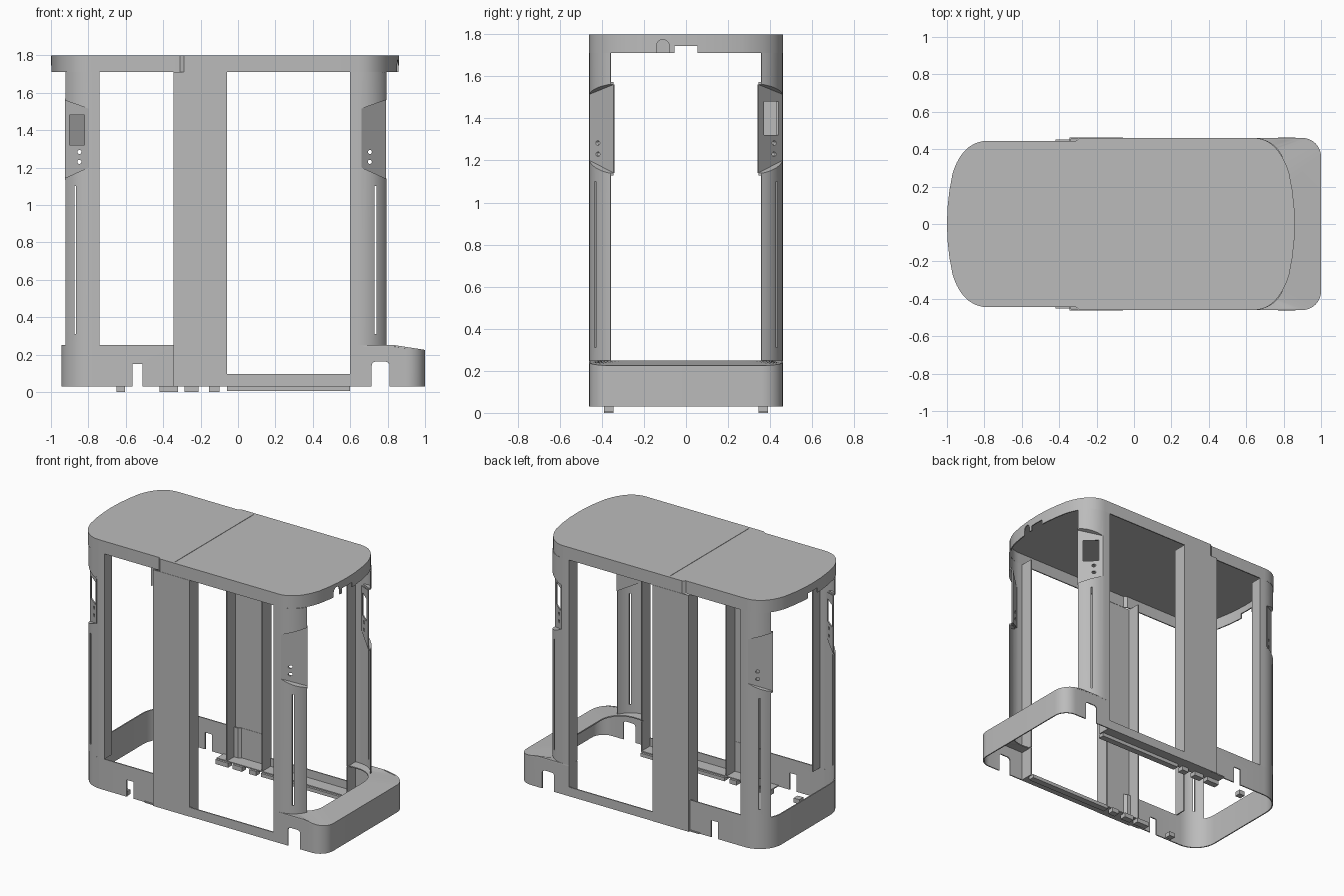
import bpy, bmesh
from math import sin, cos, radians

cube = bpy.data.objects.get("Cube")
if cube:
    bpy.data.objects.remove(cube, do_unlink=True)

grey = bpy.data.materials.new("light grey metal")
grey.use_nodes = True
grey.diffuse_color = (0.5, 0.5, 0.5, 1)
grey.node_tree.nodes["Principled BSDF"].inputs["Base Color"].default_value = (0.5, 0.5, 0.5, 1)

SHEET = 0.008
parts, cutters = [], []


def arc(cx, cy, r, a0, a1, n=10):
    angles = [radians(a0 + (a1 - a0) * i / n) for i in range(n + 1)]
    return [(cx + r * cos(a), cy + r * sin(a)) for a in angles]


def side(pts, s):
    """Front profile for s = -1, mirrored to the back for s = 1."""
    return list(pts) if s < 0 else [(x, -y) for x, y in reversed(pts)]


def level(z, x):
    return z(x) if callable(z) else z


def make(name, bm, store=parts):
    mesh = bpy.data.meshes.new(name)
    bm.to_mesh(mesh)
    bm.free()
    ob = bpy.data.objects.new(name, mesh)
    bpy.context.collection.objects.link(ob)
    mesh.materials.append(grey)
    store.append(ob)
    return ob


def solidify(ob, t=SHEET):
    m = ob.modifiers.new("thickness", "SOLIDIFY")
    m.thickness, m.offset = t, -1
    m.use_even_offset = True
    return ob


def wall(name, pts, z0, z1, closed=False, lid=False, t=SHEET):
    """Upright sheet along a counter-clockwise path, thickened inwards."""
    bm = bmesh.new()
    low = [bm.verts.new((x, y, level(z0, x))) for x, y in pts]
    top = [bm.verts.new((x, y, level(z1, x))) for x, y in pts]
    n = len(pts)
    for i in range(n if closed else n - 1):
        j = (i + 1) % n
        bm.faces.new((low[i], low[j], top[j], top[i]))
    if lid:
        bm.faces.new(top)
    return solidify(make(name, bm), t)


def prism(name, pts, z0, z1, store=parts):
    """Solid with the given plan outline; z may depend on x."""
    bm = bmesh.new()
    low = [bm.verts.new((x, y, level(z0, x))) for x, y in pts]
    top = [bm.verts.new((x, y, level(z1, x))) for x, y in pts]
    n = len(pts)
    for i in range(n):
        j = (i + 1) % n
        bm.faces.new((low[i], low[j], top[j], top[i]))
    bm.faces.new(top)
    bm.faces.new(low[::-1])
    bmesh.ops.recalc_face_normals(bm, faces=bm.faces)
    return make(name, bm, store)


def box(name, x0, x1, y0, y1, z0, z1, store=parts):
    return prism(name, [(x0, y0), (x1, y0), (x1, y1), (x0, y1)], z0, z1, store)


def cut(ob, cutter):
    cutter.hide_render = True
    m = ob.modifiers.new("cut", "BOOLEAN")
    m.operation, m.solver, m.object = "DIFFERENCE", "EXACT", cutter


def cut_box(ob, *size):
    cut(ob, box("cutter", *size, store=cutters))


def cut_profile(ob, profile, d0, d1, axis="y"):
    """Cut an upright outline through along y or x."""
    bm = bmesh.new()
    rings = []
    for d in (d0, d1):
        rings.append([bm.verts.new((u, d, z) if axis == "y" else (d, u, z)) for u, z in profile])
    n = len(profile)
    for i in range(n):
        j = (i + 1) % n
        bm.faces.new((rings[0][i], rings[0][j], rings[1][j], rings[1][i]))
    bm.faces.new(rings[0])
    bm.faces.new(rings[1][::-1])
    bmesh.ops.recalc_face_normals(bm, faces=bm.faces)
    cut(ob, make("cutter", bm, cutters))


# Roof: shallow tray with bowed ends and soft corners
def roof_corner(tip, w, d, n=10):
    p = [(tip - d * 0.03, 0.27), (tip - d * 0.06, 0.37), (tip - d * 0.12, w), (tip - d * 0.22, w)]
    out = []
    for i in range(n + 1):
        t = i / n
        k = ((1 - t) ** 3, 3 * t * (1 - t) ** 2, 3 * t * t * (1 - t), t ** 3)
        out.append(tuple(sum(a * q[c] for a, q in zip(k, p)) for c in (0, 1)))
    return out


def bow(tip, d):
    return [(tip - d * 0.03 * (y / 0.27) ** 2, y) for y in (0, 0.09, 0.18)]


half = bow(0.86, 1) + roof_corner(0.86, 0.46, 1)
half += [(-0.29, 0.46), (-0.31, 0.445)]
half += roof_corner(-1, 0.445, -1)[::-1] + bow(-1, -1)[::-1]
roof_plan = half + [(x, -y) for x, y in half[-2:0:-1]]
roof = wall("roof", roof_plan, 1.71, 1.8, closed=True, lid=True)
cut_box(roof, -1.1, 1.1, -0.055, 0.055, 1.6, 1.745)
arch = [(-0.14, 1.6), (-0.08, 1.6)] + arc(-0.11, 1.745, 0.03, 0, 180, 8)
cut_profile(roof, arch, 0.7, 1.1, "x")
cut_box(roof, -0.187, -0.184, -0.44, 0.44, 1.797, 1.9)


# Base skirt with door openings and cable notches
def base_top(x):
    return 0.25 - 0.025 * min(1, max(0, (x - 0.84) / 0.16))


front = arc(-0.775, -0.275, 0.17, 180, 270) + [(-0.31, -0.445), (-0.29, -0.46), (0.84, -0.46)]
front += arc(0.9, -0.36, 0.1, 270, 360)
base = wall("base_skirt", front + side(front, 1), 0.03, base_top, closed=True)
cut_box(base, -0.06, 0.6, -1, 1, 0.095, 0.4)
cut_box(base, -0.565, -0.51, -1, 1, 0, 0.15)
notch = [(0.715, 0), (0.81, 0)] + arc(0.79, 0.142, 0.02, 0, 90, 4) + arc(0.735, 0.142, 0.02, 90, 180, 4)
cut_profile(base, notch, -1, 1)

# Sloping shelf around the left end of the base
outer = [(0.6, -0.46), (0.84, -0.46)] + arc(0.9, -0.36, 0.1, 270, 360)
inner = [(0.6, -0.38), (0.66, -0.38)] + arc(0.68, -0.23, 0.15, 270, 360)
outer, inner = outer + side(outer, 1), inner + side(inner, 1)
bm = bmesh.new()
rows = [[bm.verts.new((x, y, base_top(x))) for x, y in loop] for loop in (outer, inner)]
for i in range(len(outer) - 1):
    bm.faces.new((rows[0][i], rows[0][i + 1], rows[1][i + 1], rows[1][i]))
solidify(make("end_shelf", bm))

right_arc = arc(-0.775, -0.275, 0.17, 210, 270)
left_arc = arc(0.64, -0.29, 0.17, 270, 335.7)
right_post = right_arc + [(-0.74, -0.445), (-0.74, -0.36)]
left_post = [(0.6, -0.36), (0.6, -0.46)] + left_arc

for s, face in ((-1, "front"), (1, "back")):
    def strip(name, x0, x1, y0, y1, z0, z1):
        a, b = sorted((s * y0, s * y1))
        return box(f"{face}_{name}", x0, x1, a, b, z0, z1)

    # Middle pillar, door jamb and floor rails
    pillar = [(-0.345, -0.36), (-0.345, -0.462), (-0.06, -0.462), (-0.06, -0.36)]
    wall(f"{face}_pillar", side(pillar, s), 0.03, 1.71)
    strip("door_jamb", 0.6, 0.608, 0.36, 0.453, 0.03, 0.245)
    strip("floor_strip", -0.42, 0.6, 0.36, 0.453, 0.03, 0.038)
    strip("door_rail", -0.06, 0.6, 0.345, 0.39, 0.005, 0.03)
    for x0, x1 in ((-0.65, -0.605), (-0.42, -0.32), (-0.285, -0.21), (-0.155, -0.1)):
        strip("foot_pad", x0, x1, 0.345, 0.39, 0, 0.032)

    # Corner posts, each with a slot and a flat recessed control panel
    for hand, d, plan, curve, x_in, x_out, slot, dot in (
            ("right", -1, right_post, right_arc, -0.80, -0.925, -0.87, -0.848),
            ("left", 1, left_post, left_arc, 0.66, 0.79, 0.735, 0.705)):
        name = f"{face}_{hand}"

        def low(x):
            return 1.2 - 0.45 * abs(x - x_in)

        def high(x):
            return 1.515 + 0.35 * abs(x - x_in)

        post = wall(f"{name}_post", side(plan, s), 0.25, 1.71)
        far = x_in + d * 0.2
        cut_profile(post, [(x_in, low(x_in)), (far, low(far)), (far, high(far)), (x_in, high(x_in))],
                    s * 0.3, s * 0.5)
        cut_box(post, slot - 0.005, slot + 0.005, -1, 1, 0.31, 1.1)

        y_in = -0.445 if d < 0 else -0.458
        chord = [(x_in, y_in), (x_out, -0.345)][::d]
        plate = wall(f"{name}_control_panel", side(chord, s), low, high)
        for z in (1.23, 1.283):
            cut_profile(plate, arc(dot, z, 0.011, 0, 330, 11), s * 0.3, s * 0.5)
        if s == d:
            a, b = sorted((x_in + d * 0.02, x_in + d * 0.1))
            cut_box(plate, a, b, *sorted((s * 0.3, s * 0.5)), 1.32, 1.48)

        # Ledges closing the recess above and below
        bulge = [p for p in curve if abs(p[0]) > abs(x_in) + 0.003]
        ledge = [chord[0]] + bulge + [chord[1]]
        if d > 0:
            ledge = [chord[0]] + bulge + [chord[1]]
        prism(f"{name}_lower_ledge", side(ledge, s), lambda x: low(x) - 0.012, low)
        prism(f"{name}_upper_ledge", side(ledge, s), high, lambda x: high(x) + 0.012)

# Bake the modifiers, then remove the cutters
bpy.context.view_layer.update()
graph = bpy.context.evaluated_depsgraph_get()
baked = [(ob, bpy.data.meshes.new_from_object(ob.evaluated_get(graph))) for ob in parts]
for ob, mesh in baked:
    ob.modifiers.clear()
    ob.data = mesh
for ob in cutters:
    bpy.data.objects.remove(ob, do_unlink=True)

bpy.ops.object.select_all(action="DESELECT")
for ob in parts:
    ob.select_set(True)
bpy.context.view_layer.objects.active = parts[0]
bpy.ops.object.shade_smooth_by_angle(angle=radians(30))
